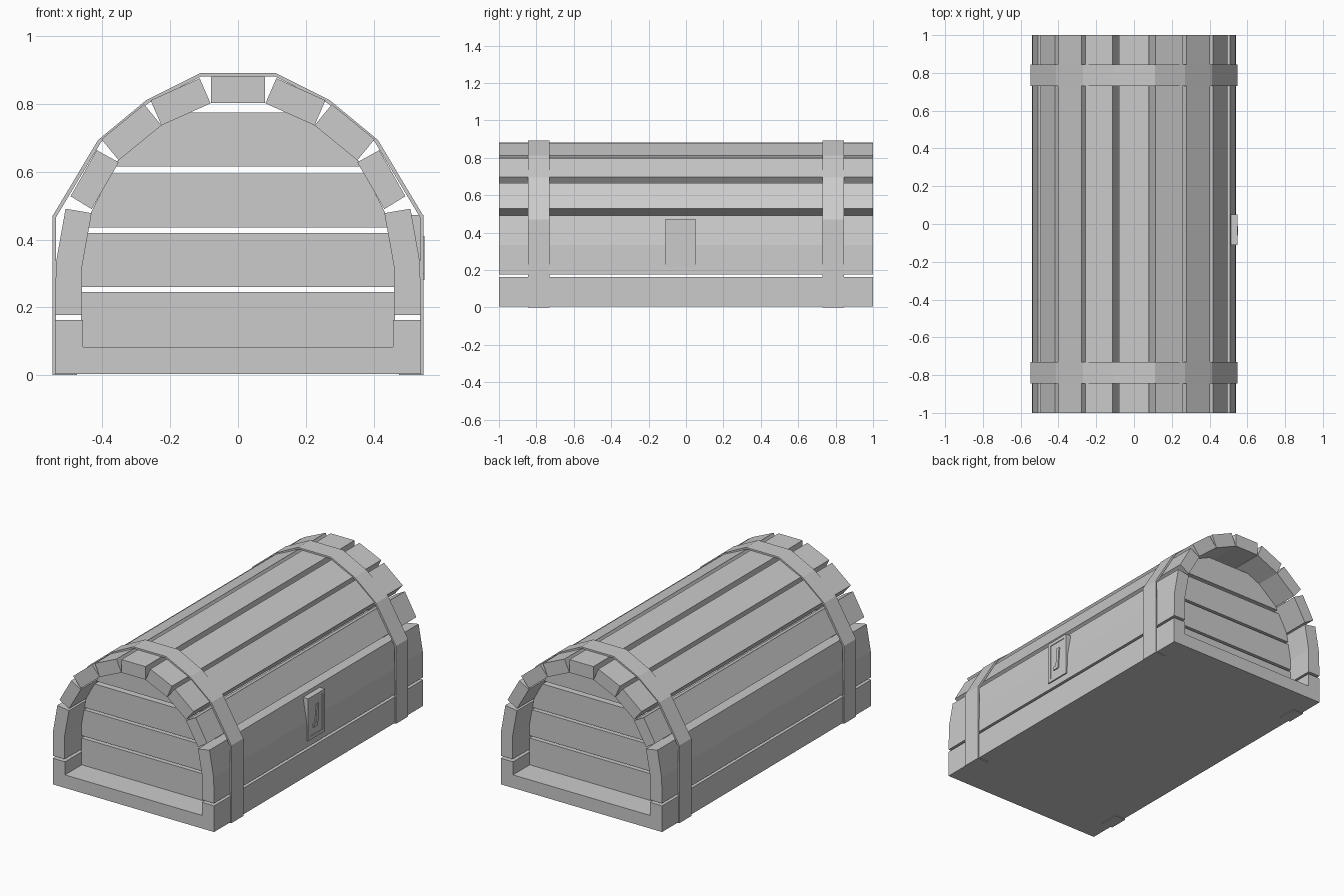
import bpy
import bmesh

cube = bpy.data.objects.get("Cube")
if cube:
    bpy.data.objects.remove(cube, do_unlink=True)

grey = bpy.data.materials.new("plain grey")
grey.use_nodes = True
GREY = (0.6, 0.6, 0.6, 1)
grey.diffuse_color = GREY
grey.node_tree.nodes["Principled BSDF"].inputs["Base Color"].default_value = GREY


def prism(name, outline, start, end, axis="y"):
    """Extrude a closed outline: (x, z) along y, or (y, z) along x."""
    bm = bmesh.new()

    def place(p, d):
        return (p[0], d, p[1]) if axis == "y" else (d, p[0], p[1])

    a = [bm.verts.new(place(p, start)) for p in outline]
    b = [bm.verts.new(place(p, end)) for p in outline]
    bm.faces.new(a)
    bm.faces.new(b[::-1])
    for i in range(len(a)):
        j = (i + 1) % len(a)
        bm.faces.new((a[i], b[i], b[j], a[j]))
    bmesh.ops.recalc_face_normals(bm, faces=bm.faces)
    mesh = bpy.data.meshes.new(name)
    bm.to_mesh(mesh)
    bm.free()
    mesh.materials.append(grey)
    obj = bpy.data.objects.new(name, mesh)
    bpy.context.collection.objects.link(obj)
    return obj


def flip(points):
    return [(-x, z) for x, z in reversed(points)]


def rect(u0, u1, v0, v1):
    return [(u0, v0), (u1, v0), (u1, v1), (u0, v1)]


# Trough-shaped base with floor and low side walls
side = [(0.54, 0.004), (0.54, 0.162), (0.458, 0.162), (0.458, 0.083)]
prism("base", side + flip(side), -1, 1)

# Long staves arching over the chest
prism("top_stave", rect(-0.08, 0.08, 0.803, 0.882), -1, 1)
staves = {
    "upper_stave": [(0.081, 0.802), (0.226, 0.737), (0.258, 0.811), (0.113, 0.876)],
    "shoulder_stave": [(0.226, 0.737), (0.352, 0.634), (0.403, 0.696), (0.277, 0.799)],
    "lower_stave": [(0.352, 0.628), (0.432, 0.49), (0.494, 0.528), (0.417, 0.664)],
    "side_stave": [(0.432, 0.478), (0.46, 0.322), (0.46, 0.177),
                   (0.54, 0.177), (0.537, 0.333), (0.509, 0.491)],
}
for name, points in staves.items():
    prism("left_" + name, points, -1, 1)
    prism("right_" + name, flip(points), -1, 1)

# Recessed end walls made of horizontal planks that follow the arch
ARCH = [(0.08, 0.46), (0.322, 0.46), (0.478, 0.432), (0.634, 0.352),
        (0.737, 0.226), (0.803, 0.08)]


def arch_width(z):
    for (z0, w0), (z1, w1) in zip(ARCH, ARCH[1:]):
        if z0 <= z <= z1:
            return w0 + (w1 - w0) * (z - z0) / (z1 - z0)


PLANKS = [(0.083, 0.245), (0.26, 0.42), (0.435, 0.595), (0.615, 0.775)]
for end, y0, y1 in (("front", -0.84, -0.76), ("back", 0.76, 0.84)):
    for i, (z0, z1) in enumerate(PLANKS):
        heights = [z0] + [z for z, w in ARCH if z0 < z < z1] + [z1]
        half = [(arch_width(z) + 0.003, z) for z in heights]
        prism(f"{end}_plank_{i + 1}", half + flip(half), y0, y1)

# Two straps bent over the staves, tucked under the base
outer = [(0.475, 0), (0.547, 0), (0.547, 0.47), (0.413, 0.694),
         (0.27, 0.812), (0.11, 0.892)]
inner = [(0.475, 0.006), (0.537, 0.006), (0.537, 0.466), (0.404, 0.688),
         (0.264, 0.803), (0.108, 0.882)]
band = outer + flip(outer) + (inner + flip(inner))[::-1]
prism("front_strap", band, -0.845, -0.73)
prism("back_strap", band, 0.73, 0.845)

# Lock plate with a raised rim and a small hook on the left side
Y0, Y1, Z0, Z1, RIM = -0.11, 0.05, 0.216, 0.472, 0.02
prism("lock_plate", rect(Y0, Y1, Z0, Z1), 0.5, 0.543, "x")
for name, r in (("bottom", (Y0, Y1, Z0, Z0 + RIM)), ("top", (Y0, Y1, Z1 - RIM, Z1)),
                ("front", (Y0, Y0 + RIM, Z0 + RIM, Z1 - RIM)),
                ("back", (Y1 - RIM, Y1, Z0 + RIM, Z1 - RIM))):
    prism("lock_rim_" + name, rect(*r), 0.54, 0.547, "x")
hook = [(-0.06, 0.28), (-0.02, 0.28), (-0.01, 0.41), (-0.03, 0.41),
        (-0.04, 0.3), (-0.06, 0.3)]
prism("lock_hook", hook, 0.54, 0.55, "x")
